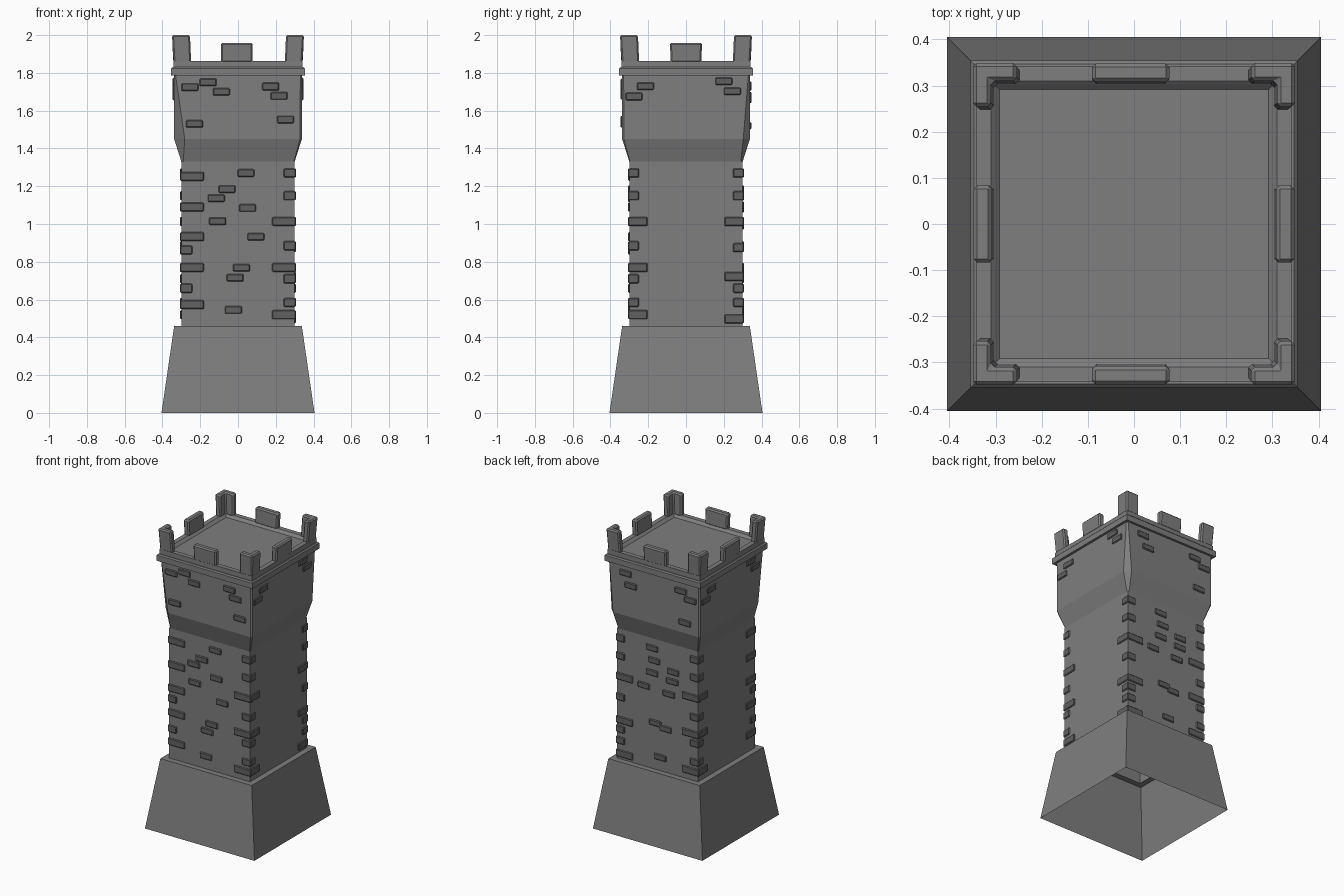
import bpy, bmesh, math
from mathutils import Matrix

if "Cube" in bpy.data.objects:
    bpy.data.objects.remove(bpy.data.objects["Cube"])


def grey(name, v):
    m = bpy.data.materials.new(name)
    m.diffuse_color = (v, v, v, 1)
    m.use_nodes = True
    m.node_tree.nodes["Principled BSDF"].inputs["Base Color"].default_value = m.diffuse_color
    return m


WALL = grey("wall_grey", 0.21)
STONE = grey("stone_grey", 0.12)


def finish(bm, name, mat, bevel=0.0):
    me = bpy.data.meshes.new(name)
    bm.to_mesh(me)
    bm.free()
    me.materials.append(mat)
    ob = bpy.data.objects.new(name, me)
    bpy.context.collection.objects.link(ob)
    if bevel:
        m = ob.modifiers.new("edge_chamfer", 'BEVEL')
        m.width = bevel
        m.segments = 1
    return ob


def ring(half, z, front_left=0.0, back_right=0.0, other=0.0):
    """Square outline with a chamfer per corner."""
    pts = []
    for k, c in enumerate((front_left, other, back_right, other)):
        for x, y in ((-half, -half + c), (-half + c, -half)):
            for _ in range(k):
                x, y = -y, x
            pts.append((x, y, z))
    return pts


def loft(name, sections, cap=False):
    bm = bmesh.new()
    rows = [[bm.verts.new(p) for p in ring(*s)] for s in sections]
    for a, b in zip(rows, rows[1:]):
        for i in range(8):
            j = (i + 1) % 8
            bm.faces.new((a[i], a[j], b[j], b[i]))
    if cap:
        bm.faces.new(rows[-1])
    bmesh.ops.remove_doubles(bm, verts=bm.verts, dist=1e-5)
    return finish(bm, name, WALL)


def prism(bm, pts, z0, z1, top=1.0):
    lo = [bm.verts.new((x, y, z0)) for x, y in pts]
    hi = [bm.verts.new((x * top, y * top, z1)) for x, y in pts]
    n = len(pts)
    faces = [bm.faces.new(lo), bm.faces.new(hi)]
    for i in range(n):
        j = (i + 1) % n
        faces.append(bm.faces.new((lo[i], lo[j], hi[j], hi[i])))
    bmesh.ops.recalc_face_normals(bm, faces=faces)
    return lo + hi


def corner(sx, sy, out, inn, ax, ay):
    """L-shaped outline wrapped around a corner."""
    pts = [(out, out), (out, out - ay), (inn, out - ay), (inn, inn),
           (out - ax, inn), (out - ax, out)]
    return [(sx * x, sy * y) for x, y in pts]


def face_brick(bm, side, u, z, out, inn, w=0.09, h=0.04, top=1.0):
    """Brick on wall number side: 0 front, 1 right, 2 back, 3 left."""
    pts = [(u - w / 2, -out), (u + w / 2, -out), (u + w / 2, -inn), (u - w / 2, -inn)]
    vs = prism(bm, pts, z - h / 2, z + h / 2, top)
    bmesh.ops.rotate(bm, verts=vs, cent=(0, 0, 0),
                     matrix=Matrix.Rotation(side * math.pi / 2, 3, 'Z'))


# Hollow sloped base, shaft, and flared head with cornice and sunken floor
loft("sloped_base", [(0.405, 0), (0.338, 0.46), (0.30, 0.46)])
loft("shaft", [(0.30, 0.46), (0.30, 1.33)])
loft("flared_head", [(0.30, 1.33, 0.01, 0.01, 0.004), (0.338, 1.45, 0.056, 0.035, 0.01),
                     (0.338, 1.785, 0.008, 0.008, 0.008)])
loft("cornice_and_roof", [(0.335, 1.785), (0.354, 1.785), (0.354, 1.823), (0.347, 1.83),
                          (0.341, 1.83), (0.341, 1.862), (0.310, 1.862),
                          (0.302, 1.855), (0.292, 1.845)], cap=True)

# Battlements
bm = bmesh.new()
for sx in (-1, 1):
    for sy in (-1, 1):
        prism(bm, corner(sx, sy, 0.341, 0.303, 0.093, 0.093), 1.855, 2.0, 1.025)
finish(bm, "corner_merlons", WALL, 0.008)
bm = bmesh.new()
for side, u in enumerate((-0.007, 0, 0.007, 0)):
    face_brick(bm, side, u, 1.907, 0.342, 0.303, 0.165, 0.105, 1.018)
finish(bm, "middle_merlons", WALL, 0.008)

# Corner stones: heights of long and short stones per corner
quoins = {
    (1, -1): ((1.013, 0.77, 0.52), (1.27, 1.15, 0.885, 0.71, 0.585)),
    (-1, 1): ((1.013, 0.77, 0.52), (1.27, 1.15, 0.885, 0.71, 0.585)),
    (1, 1): ((1.013, 0.722, 0.498), (1.27, 1.15, 0.875, 0.66, 0.585)),
    (-1, -1): ((1.252, 1.09, 0.933, 0.77, 0.573), (0.862, 0.66)),
}
bm = bmesh.new()
for (sx, sy), (long_z, short_z) in quoins.items():
    for zs, ax, ay in ((long_z, 0.126, 0.104), (short_z, 0.065, 0.058)):
        for z in zs:
            prism(bm, corner(sx, sy, 0.307, 0.296, ax, ay), z - 0.024, z + 0.024)
finish(bm, "corner_stones", STONE, 0.005)

# Scattered bricks on the shaft
front = [(0.043, 1.27), (-0.058, 1.185), (-0.115, 1.137), (0.05, 1.085), (-0.108, 1.015),
         (0.094, 0.933), (0.018, 0.768), (-0.015, 0.715), (-0.025, 0.545)]
back = [(-0.04, 1.265), (-0.025, 1.185), (0.115, 1.145), (-0.04, 1.10), (0.11, 1.08),
        (-0.1, 1.0), (0.085, 0.99), (-0.015, 0.77), (0.06, 0.75), (0.02, 0.55)]
bm = bmesh.new()
for side, spots in ((0, front), (2, back)):
    for u, z in spots:
        face_brick(bm, side, u, z, 0.308, 0.296)
finish(bm, "shaft_bricks", STONE, 0.005)

# Scattered bricks on the head
front = [(-0.255, 1.725), (-0.158, 1.75), (-0.088, 1.70), (0.173, 1.728), (0.218, 1.678),
         (-0.23, 1.53), (0.252, 1.553)]
back = [(-0.21, 1.735), (-0.17, 1.66), (0.2, 1.725), (0.27, 1.68), (0.23, 1.52)]
sides = [(-0.215, 1.73), (-0.275, 1.675), (0.2, 1.755), (0.245, 1.703)]
bm = bmesh.new()
for side, spots in ((0, front), (1, sides), (2, back), (3, sides)):
    for u, z in spots:
        face_brick(bm, side, u, z, 0.346, 0.334)
finish(bm, "head_bricks", STONE, 0.005)
